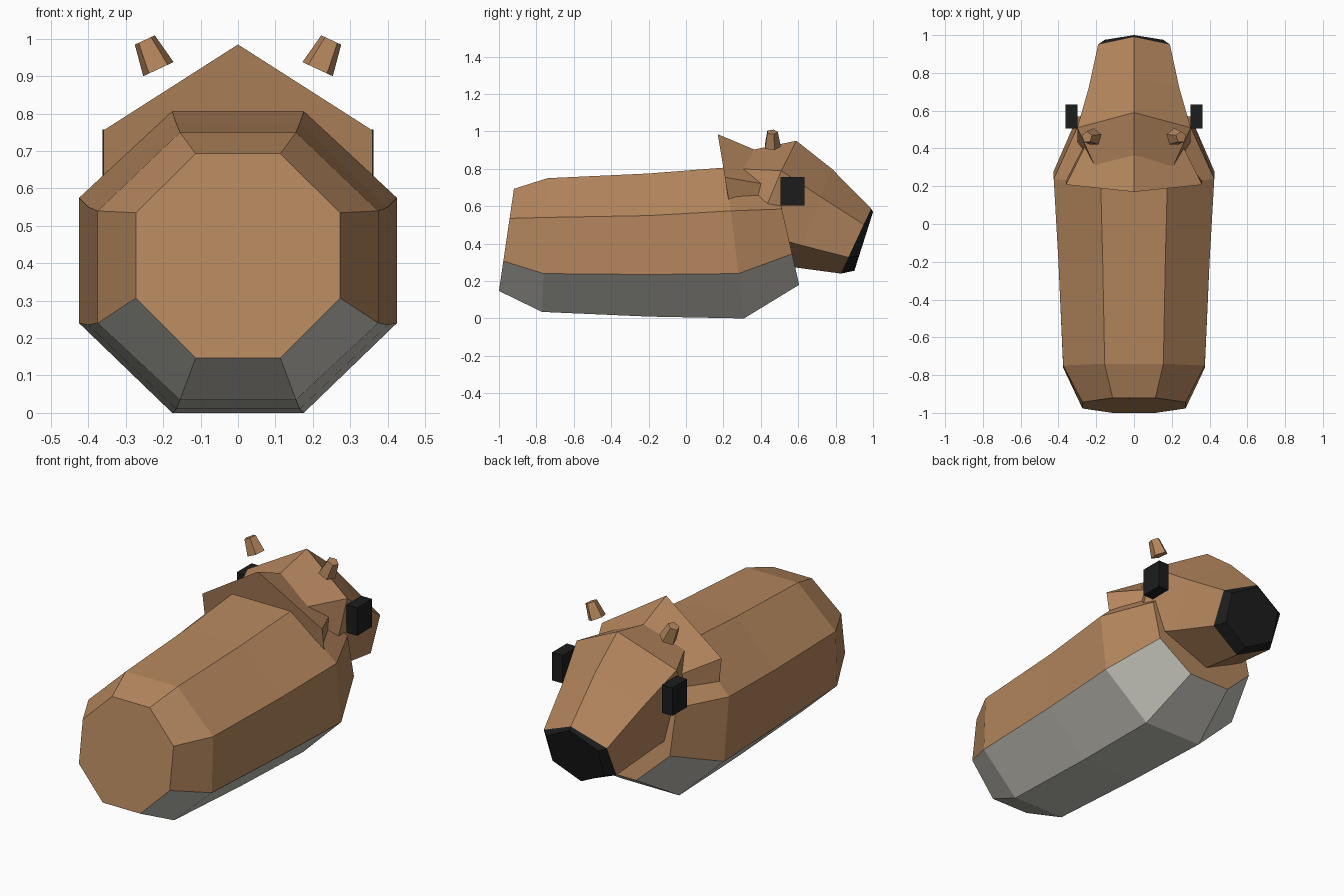
import bpy, bmesh, math
from mathutils import Vector

if "Cube" in bpy.data.objects:
    bpy.data.objects.remove(bpy.data.objects["Cube"])


def material(name, rgb):
    m = bpy.data.materials.new(name)
    m.diffuse_color = (*rgb, 1)
    m.use_nodes = True
    m.node_tree.nodes["Principled BSDF"].inputs["Base Color"].default_value = m.diffuse_color
    return m


BROWN = material("brown_fur", (0.46, 0.24, 0.11))
GREY = material("belly_grey", (0.56, 0.55, 0.50))
BLACK = material("black", (0.012, 0.012, 0.012))


def loft(name, halves, mats, pick):
    """Skin half sections (top to bottom, x >= 0) mirrored into closed rings."""
    bm = bmesh.new()
    rings = []
    for half in halves:
        ring = half + [(-x, y, z) for x, y, z in reversed(half) if x > 0]
        rings.append([bm.verts.new(p) for p in ring])
    n = len(rings[0])
    for r, (a, b) in enumerate(zip(rings, rings[1:])):
        for i in range(n):
            j = (i + 1) % n
            bm.faces.new((a[i], a[j], b[j], b[i])).material_index = pick(r, i)
    bm.faces.new(rings[0])
    bm.faces.new(rings[-1]).material_index = pick(len(rings) - 2, 0)
    bmesh.ops.recalc_face_normals(bm, faces=bm.faces)
    me = bpy.data.meshes.new(name)
    bm.to_mesh(me)
    bm.free()
    for m in mats:
        me.materials.append(m)
    ob = bpy.data.objects.new(name, me)
    bpy.context.collection.objects.link(ob)
    return ob


def octagon(w, zb, zl, zu, zt, yb, yt):
    """Leaning octagon half section."""
    y = lambda z: yb + (yt - yb) * (z - zb) / (zt - zb)
    return [(w * k, y(z), z) for k, z in ((0.414, zt), (1, zu), (1, zl), (0.414, zb))]


def hexagon(w, *yz):
    """Hexagon half section with points at top and bottom."""
    return [(x, y, z) for x, (y, z) in zip((0, w, w, 0), yz)]


# Body with grey belly
loft("body", [
    octagon(0.273, 0.147, 0.307, 0.535, 0.693, -1.0, -0.92),
    octagon(0.375, 0.035, 0.24, 0.54, 0.75, -0.77, -0.74),
    octagon(0.40, 0.01, 0.235, 0.55, 0.775, -0.20, -0.20),
    octagon(0.425, 0.0, 0.24, 0.575, 0.807, 0.31, 0.21),
    octagon(0.30, 0.18, 0.345, 0.585, 0.75, 0.605, 0.475),
], [BROWN, GREY], lambda r, i: 1 if i in (2, 3, 4) else 0)

# Head with black nose
loft("head", [
    hexagon(0.20, (0.30, 0.89), (0.29, 0.80), (0.25, 0.62), (0.24, 0.50)),
    hexagon(0.30, (0.59, 0.95), (0.51, 0.79), (0.37, 0.46), (0.31, 0.31)),
    hexagon(0.24, (0.78, 0.80), (0.72, 0.65), (0.62, 0.39), (0.56, 0.276)),
    hexagon(0.19, (0.99, 0.587), (0.95, 0.503), (0.868, 0.327), (0.828, 0.24)),
    hexagon(0.155, (1.0, 0.57), (0.975, 0.49), (0.925, 0.335), (0.90, 0.255)),
], [BROWN, BLACK], lambda r, i: 1 if r == 3 else 0)

# Flared collar behind the head
loft("collar", [
    hexagon(0.36, (0.17, 0.985), (0.208, 0.755), (0.28, 0.32), (0.30, 0.12)),
    hexagon(0.26, (0.42, 0.88), (0.41, 0.72), (0.39, 0.45), (0.38, 0.35)),
], [BROWN], lambda r, i: 0)

for side, s in (("right", 1), ("left", -1)):
    # Eyes
    bpy.ops.mesh.primitive_cube_add(size=1, location=(s * 0.33, 0.57, 0.681))
    eye = bpy.context.object
    eye.name = side + "_eye"
    eye.scale = (0.064, 0.127, 0.152)
    eye.data.materials.append(BLACK)
    # Ears
    bpy.ops.mesh.primitive_cone_add(vertices=5, radius1=0.047, radius2=0.031, depth=0.086,
                                    location=(s * 0.231, 0.46, 0.958),
                                    rotation=(0, s * math.radians(25), 0))
    ear = bpy.context.object
    ear.name = side + "_ear"
    ear.data.materials.append(BROWN)
